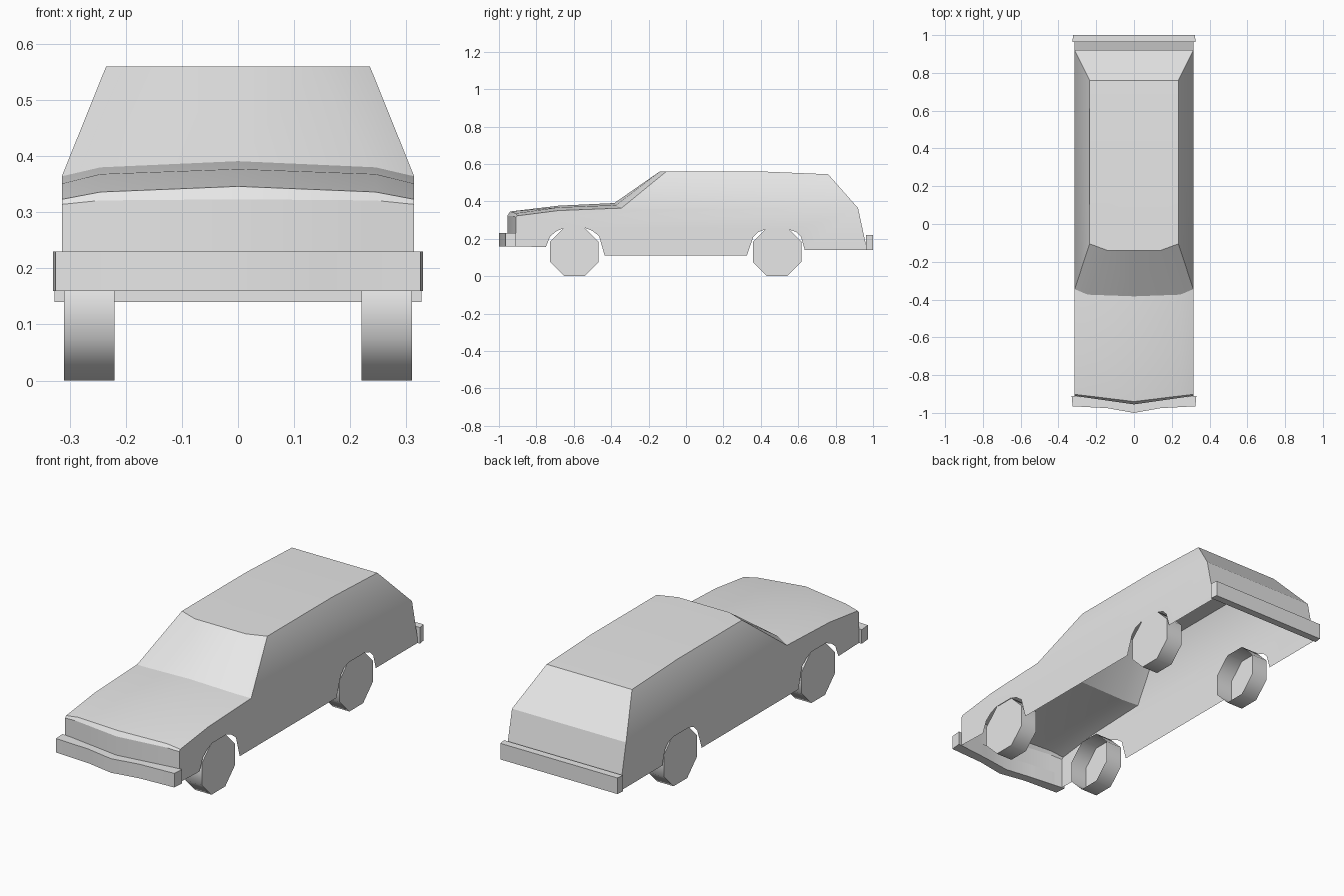
import bpy, bmesh, math
from mathutils import Matrix, Vector

default = bpy.data.objects.get("Cube")
if default:
    bpy.data.objects.remove(default, do_unlink=True)

# One plain grey paint for everything
grey = bpy.data.materials.new("plain_grey")
grey.use_nodes = True
grey.diffuse_color = (0.8, 0.8, 0.8, 1)
grey.node_tree.nodes["Principled BSDF"].inputs["Base Color"].default_value = (0.8, 0.8, 0.8, 1)


def finish(bm, name, angle):
    mesh = bpy.data.meshes.new(name)
    bm.to_mesh(mesh)
    bm.free()
    mesh.materials.append(grey)
    obj = bpy.data.objects.new(name, mesh)
    bpy.context.collection.objects.link(obj)
    bpy.ops.object.select_all(action='DESELECT')
    obj.select_set(True)
    bpy.context.view_layer.objects.active = obj
    bpy.ops.object.shade_smooth_by_angle(angle=math.radians(angle))
    return obj


def mirrored(faces, name, angle=24):
    """Build faces given for +x, together with their mirror images."""
    bm = bmesh.new()
    for face in faces:
        for side in (1, -1):
            bm.faces.new([bm.verts.new((side * x, y, z)) for x, y, z in face])
    bmesh.ops.remove_doubles(bm, verts=bm.verts, dist=0.0005)
    bmesh.ops.recalc_face_normals(bm, faces=bm.faces)
    top = max(bm.faces, key=lambda f: f.calc_center_median().z)
    if top.normal.z < 0:
        bmesh.ops.reverse_faces(bm, faces=bm.faces)
    return finish(bm, name, angle)


def strip(a, b):
    return [(a[i], a[i + 1], b[i + 1], b[i]) for i in range(len(a) - 1)]


# Body: rows across the nose and hood, from centre line to side
W, R = 0.314, 0.235
xs = (0, 0.245, W)


def row(ys, zs):
    return list(zip(xs, ys, zs))


nose_y = (-0.955, -0.92, -0.91)
hood = [row(nose_y, (0.16,) * 3),
        row(nose_y, (0.323, 0.321, 0.314)),
        row((-0.94, -0.91, -0.902), (0.346, 0.336, 0.323)),
        row((-0.68,) * 3, (0.377, 0.368, 0.351)),
        row((-0.383, -0.374, -0.345), (0.391, 0.38, 0.364))]
faces = [f for a, b in zip(hood, hood[1:]) for f in strip(a, b)]

# Windscreen and roof
roof_front = [(0, -0.14, 0.56), (0.14, -0.14, 0.56), (R, -0.105, 0.56)]
roof_mid = [(0, 0.4, 0.56), (R, 0.4, 0.56)]
roof_back = [(0, 0.76, 0.545), (R, 0.76, 0.545)]
faces += strip(hood[-1], roof_front)
faces.append(roof_front + roof_mid[::-1])
faces += strip(roof_mid, roof_back)

# Tailgate
belt_back = [(0, 0.92, 0.364), (W, 0.92, 0.364)]
tail_low = [(0, 0.968, 0.14), (W, 0.968, 0.14)]
faces += strip(roof_back, belt_back) + strip(belt_back, tail_low)

# Upper side, then lower side with wheel arches
faces.append([hood[-1][2], roof_front[2], roof_mid[1], roof_back[1], belt_back[1]])
arches = [(-0.75, 0.155), (-0.725, 0.215), (-0.69, 0.242), (-0.65, 0.258),
          (-0.54, 0.258), (-0.5, 0.242), (-0.465, 0.215), (-0.435, 0.11),
          (0.325, 0.11), (0.36, 0.21), (0.385, 0.236), (0.425, 0.25),
          (0.55, 0.25), (0.59, 0.236), (0.615, 0.21), (0.635, 0.14)]
faces.append([hood[0][2]] + [(W, y, z) for y, z in arches]
             + [tail_low[1], belt_back[1]] + [r[2] for r in hood[:0:-1]])
mirrored(faces, "body_shell")


# Bumpers: closed bars swept along a plan outline
def bumper(name, outer, inner, low, high):
    rings = [[(x, y, z) for x, y in line]
             for line, z in ((outer, low), (outer, high), (inner, high), (inner, low))]
    parts = [f for i in range(4) for f in strip(rings[i], rings[(i + 1) % 4])]
    parts.append([r[-1] for r in rings])
    mirrored(parts, name)


bumper("front_bumper", [(0, -1.0), (0.14, -0.975), (0.325, -0.965)],
       [(0, -0.95), (0.14, -0.93), (0.33, -0.91)], 0.16, 0.23)
bumper("rear_bumper", [(0, 1.0), (0.322, 1.0)], [(0, 0.963), (0.327, 0.963)], 0.14, 0.22)

# Wheels: eight-sided, capped outside and open inside
for end, y in (("front", -0.597), ("rear", 0.487)):
    for label, side in (("left", 1), ("right", -1)):
        bm = bmesh.new()
        radius = 0.13 / math.cos(math.pi / 8)
        ring = [(y + radius * math.cos(a), 0.13 + radius * math.sin(a))
                for a in (math.pi / 8 + i * math.pi / 4 for i in range(8))]
        outer = [bm.verts.new((side * 0.31, *p)) for p in ring]
        inner = [bm.verts.new((side * 0.22, *p)) for p in ring]
        bm.faces.new(outer)
        for i in range(8):
            j = (i + 1) % 8
            bm.faces.new((outer[j], outer[i], inner[i], inner[j]))
        if side < 0:
            bmesh.ops.reverse_faces(bm, faces=bm.faces)
        finish(bm, f"{end}_{label}_wheel", 50)
